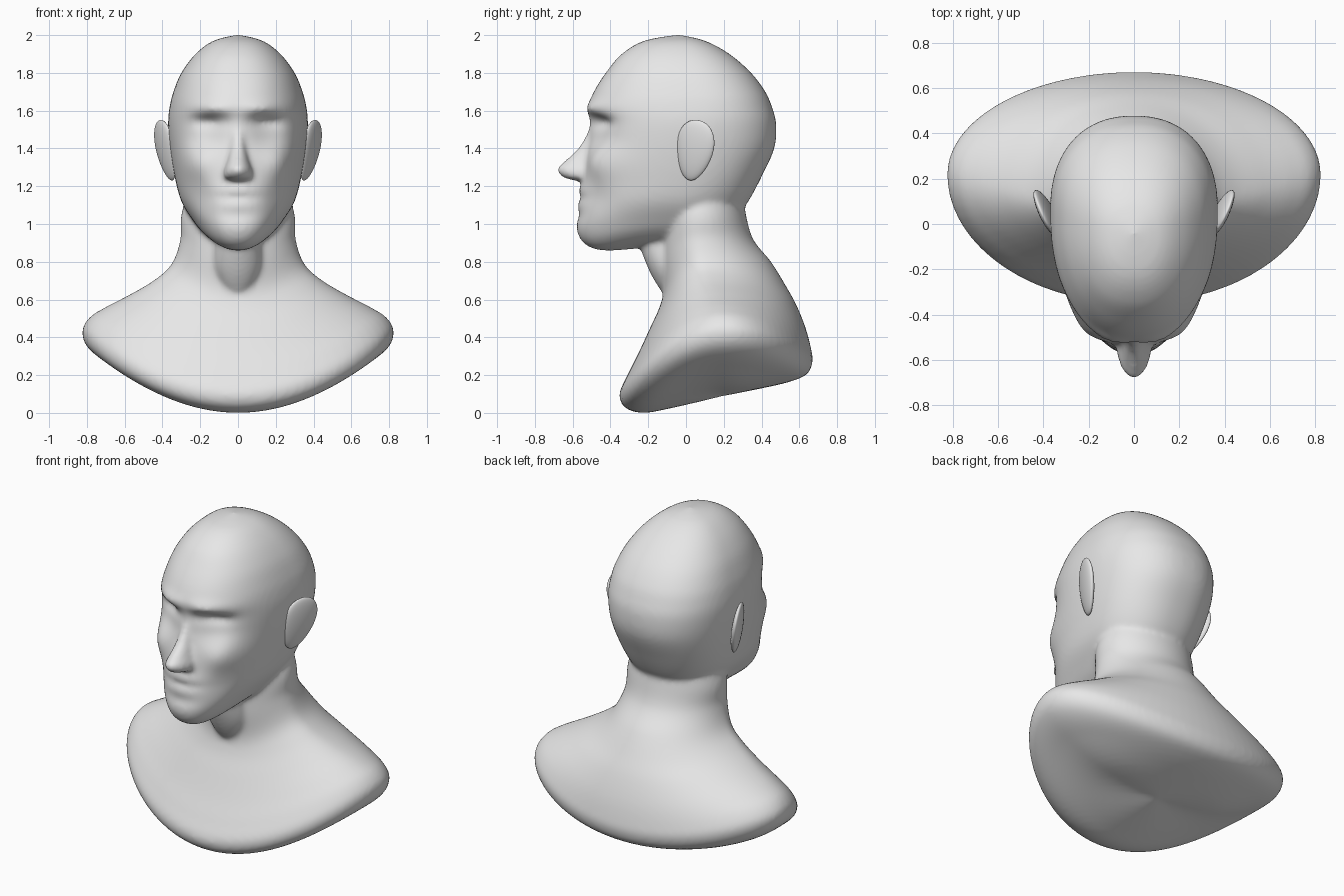
import bpy, bmesh
from math import sin, cos, pi, exp, radians
from mathutils import Matrix, Vector

cube = bpy.data.objects.get("Cube")
if cube:
    bpy.data.objects.remove(cube, do_unlink=True)

grey = bpy.data.materials.new("plain grey clay")
grey.use_nodes = True
grey.diffuse_color = (0.8, 0.8, 0.8, 1)
for node in grey.node_tree.nodes:
    if node.type == "BSDF_PRINCIPLED":
        node.inputs["Base Color"].default_value = grey.diffuse_color

SIDES = 72
STEPS = 7


def spread(ring):
    """Level rings give one height; tilted rings give front, side and back heights."""
    ring = tuple(ring)
    return ring if len(ring) == 7 else ring + (ring[-1], ring[-1])


def smooth_rings(rings):
    """Catmull-Rom interpolation between the given rings."""
    rings = [spread(r) for r in rings]
    padded = [rings[0]] + rings + [rings[-1]]
    result = []
    for a, b, c, d in zip(padded, padded[1:], padded[2:], padded[3:]):
        for k in range(STEPS):
            t = k / STEPS
            result.append([q + 0.5 * t * (r - p + t * (2*p - 5*q + 4*r - s
                           + t * (3*(q - r) + s - p)))
                           for p, q, r, s in zip(a, b, c, d)])
    result.append(list(rings[-1]))
    return result


def power(value, exponent):
    return abs(value) ** exponent * (1 if value >= 0 else -1)


def loft(bm, rings, squareness=1.0):
    """Closed skin over rings (half width, front y, middle y, back y, heights)."""
    rows = []
    for w, front, mid, back, z_front, z_side, z_back in smooth_rings(rings):
        row = []
        for i in range(SIDES):
            angle = 2 * pi * i / SIDES
            s, c = power(sin(angle), squareness), power(cos(angle), squareness)
            reach, z_end = (mid - front, z_front) if c > 0 else (back - mid, z_back)
            z = z_side + (z_end - z_side) * c * c
            row.append(bm.verts.new((max(w, 0) * s, mid - reach * c, z)))
        rows.append(row)
    for low, high in zip(rows, rows[1:]):
        for i in range(SIDES):
            j = (i + 1) % SIDES
            bm.faces.new((low[i], low[j], high[j], high[i]))
    for end, ring in ((rows[0], rings[0]), (rows[-1], rings[-1])):
        if ring[0] > 0:
            bm.faces.new(end)
    verts = [v for row in rows for v in row]
    return verts


def finish(bm, name):
    bmesh.ops.remove_doubles(bm, verts=bm.verts, dist=0.0005)
    bmesh.ops.recalc_face_normals(bm, faces=bm.faces)
    for face in bm.faces:
        face.smooth = True
    mesh = bpy.data.meshes.new(name)
    bm.to_mesh(mesh)
    bm.free()
    mesh.materials.append(grey)
    obj = bpy.data.objects.new(name, mesh)
    bpy.context.collection.objects.link(obj)
    return obj


body = bmesh.new()

# Skull and jaw
head = loft(body, [
    (0, -.04, -.04, -.04, 2.003),
    (.13, -.22, -.03, .10, 1.97),
    (.225, -.34, -.01, .23, 1.9),
    (.3, -.425, .02, .345, 1.8),
    (.342, -.488, .05, .42, 1.7),
    (.362, -.515, .06, .455, 1.62),
    (.37, -.515, .06, .477, 1.53),
    (.36, -.525, .05, .467, 1.4),
    (.335, -.545, .03, .4, 1.25),
    (.3, -.565, -.02, .33, 1.1, 1.12, 1.12),
    (.24, -.578, -.05, .27, .97, 1.02, 1.05),
    (.19, -.53, -.1, .2, .89, .96, 1.02),
    (.12, -.43, -.15, .1, .86, .91, 1),
    (0, -.25, -.25, -.25, .87)], 0.88)

# Face relief: side offset, height, side spread, height spread, push in y
relief = [
    (.13, 1.615, .12, .035, -.022),   # brow
    (.15, 1.54, .09, .035, .05),      # under the brow
    (.16, 1.47, .1, .08, .04),        # eye socket
    (.23, 1.32, .08, .09, -.04),      # cheekbone
    (.2, 1.13, .06, .08, .015),       # cheek hollow
    (0, 1.18, .1, .03, -.014),        # upper lip
    (0, 1.14, .12, .013, .012),       # mouth line
    (0, 1.1, .09, .025, -.01),        # lower lip
    (0, 1.045, .1, .025, .01)]        # chin crease
for v in head:
    weight = min(1, max(0, -v.co.y / 0.3))
    x, z = abs(v.co.x), v.co.z
    v.co.y += weight * sum(
        push * exp(-((x - x0) / sx) ** 2 - ((z - z0) / sz) ** 2)
        for x0, z0, sx, sz, push in relief)

# Nose
loft(body, [
    (.025, -.5, -.45, -.35, 1.6),
    (.036, -.513, -.46, -.35, 1.51),
    (.045, -.565, -.48, -.35, 1.41),
    (.062, -.645, -.5, -.35, 1.33),
    (.075, -.682, -.52, -.35, 1.29),
    (.078, -.655, -.52, -.35, 1.25),
    (.055, -.59, -.5, -.35, 1.23)])

# Throat
loft(body, [
    (.12, -.27, -.08, 0, .95),
    (.13, -.215, -.08, 0, .8),
    (.1, -.167, -.08, 0, .7),
    (.04, -.1, -.06, 0, .6)])

# Neck, shoulders and rounded underside
loft(body, [
    (.24, -.15, .1, .28, 1.25),
    (.3, -.13, .08, .313, 1, 1.05, 1.07),
    (.305, -.13, .08, .355, .8, .92, .92),
    (.35, -.12, .1, .45, .65, .79, .8),
    (.44, -.14, .12, .53, .56, .705, .67),
    (.573, -.19, .16, .585, .45, .626, .57),
    (.706, -.25, .19, .633, .32, .557, .45),
    (.787, -.31, .21, .662, .2, .504, .34),
    (.825, -.352, .22, .67, .1, .43, .27),
    (.79, -.325, .21, .64, .03, .34, .205),
    (.66, -.23, .2, .55, 0, .25, .165),
    (.4, -.08, .2, .4, .025, .145, .13),
    (0, .2, .2, .2, .09)])

bust = finish(body, "bust")
skin = bust.modifiers.new("fuse", "REMESH")
skin.mode = "VOXEL"
skin.voxel_size = 0.014
skin.use_smooth_shade = True
soften = bust.modifiers.new("soften", "SMOOTH")
soften.factor = 0.5
soften.iterations = 8

# Ears: thin egg-shaped discs, flared at the back and leaning out at the top
for side, name in ((1, "left_ear"), (-1, "right_ear")):
    ear = bmesh.new()
    bmesh.ops.create_uvsphere(ear, u_segments=32, v_segments=20, radius=1)
    turn = (Matrix.Rotation(radians(-24), 3, "Z")
            @ Matrix.Rotation(radians(8), 3, "Y")
            @ Matrix.Rotation(radians(-14), 3, "X"))
    for v in ear.verts:
        x, y, z = v.co
        shape = Vector((0.028 * x, 0.105 * y * (1 + 0.22 * z), 0.165 * z))
        v.co = turn @ shape + Vector((0.382, 0.045, 1.39))
        v.co.x *= side
    finish(ear, name)
